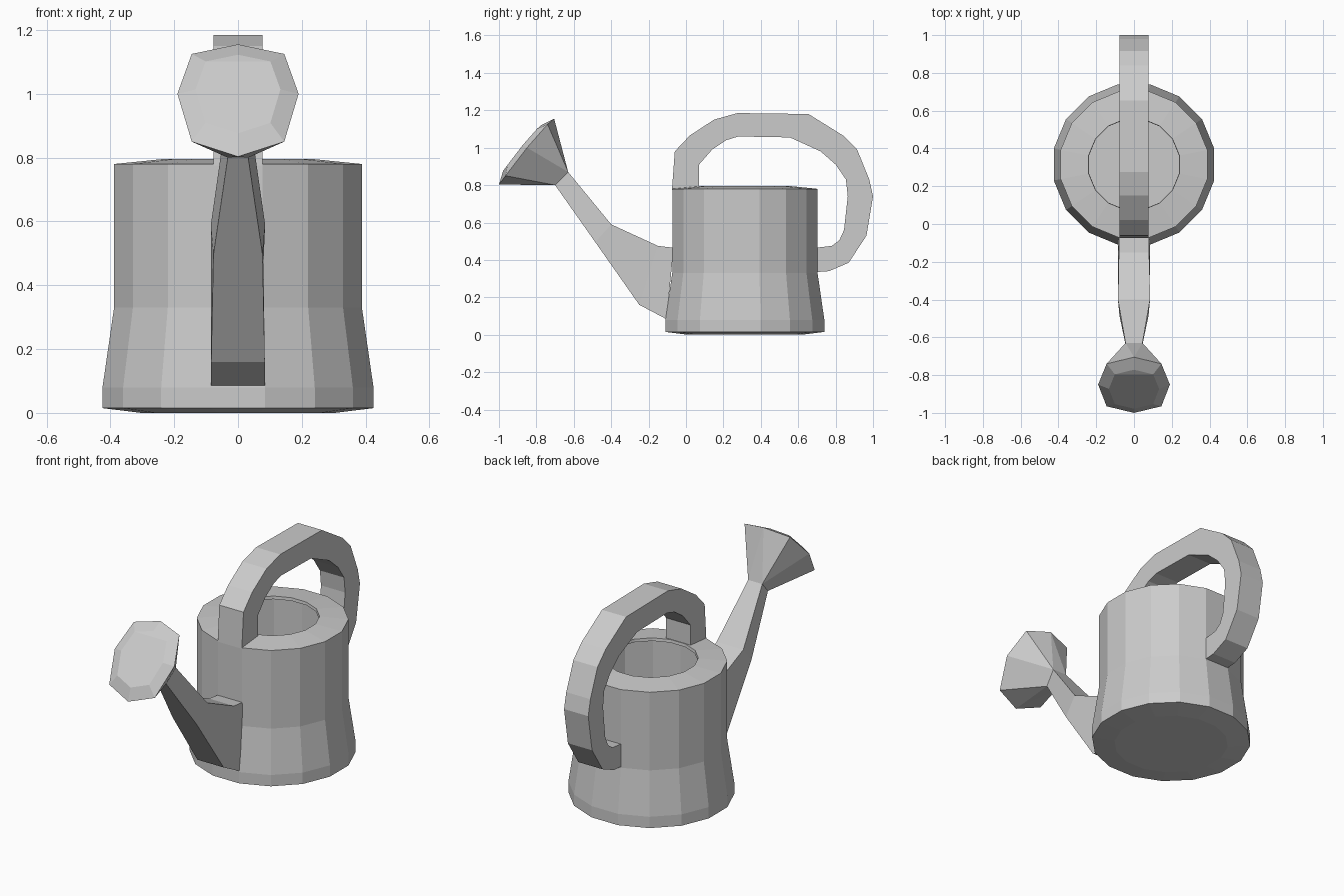
import bpy, bmesh, math

if "Cube" in bpy.data.objects:
    bpy.data.objects.remove(bpy.data.objects["Cube"])


def finish(bm, name):
    bmesh.ops.recalc_face_normals(bm, faces=bm.faces[:])
    mesh = bpy.data.meshes.new(name)
    bm.to_mesh(mesh)
    bm.free()
    obj = bpy.data.objects.new(name, mesh)
    bpy.context.collection.objects.link(obj)
    return obj


def loft(name, rings):
    """Skin a list of equal-length point rings and cap both ends."""
    bm = bmesh.new()
    loops = [[bm.verts.new(p) for p in ring] for ring in rings]
    n = len(loops[0])
    for a, b in zip(loops, loops[1:]):
        for i in range(n):
            j = (i + 1) % n
            bm.faces.new((a[i], a[j], b[j], b[i]))
    bm.faces.new(loops[0])
    bm.faces.new(loops[-1])
    return finish(bm, name)


def section(upper, lower, wu, wl):
    """Four-sided cross-section from two side-view points and half widths."""
    return [(-wu, *upper), (wu, *upper), (wl, *lower), (-wl, *lower)]


# Body: 16-sided thin shell with an open, inset top
SIDES, BODY_Y = 16, 0.315
profile = [(.31, 0), (.433, .015), (.433, .08), (.396, .33), (.396, .78),
           (.245, .795), (.243, .778), (.38, .765), (.38, .33),
           (.416, .08), (.416, .02)]
angles = [2 * math.pi * (i + .5) / SIDES for i in range(SIDES)]
loft("can_body", [[(r * math.cos(a), BODY_Y + r * math.sin(a), z) for a in angles]
                  for r, z in profile])

# Handle: rectangular strap from the front rim over to the back wall
outer = [(-.075, .775), (-.06, .98), (.02, 1.065), (.15, 1.15), (.275, 1.185),
         (.655, 1.18), (.84, 1.065), (.915, .99), (.98, .83), (1, .74),
         (.965, .53), (.87, .385), (.765, .34), (.694, .335)]
inner = [(.07, .78), (.07, .91), (.14, .99), (.215, 1.04), (.28, 1.06),
         (.555, 1.055), (.72, .98), (.80, .91), (.855, .83), (.865, .74),
         (.845, .56), (.82, .505), (.78, .475), (.694, .465)]
loft("handle", [section(o, i, .077, .077) for o, i in zip(outer, inner)])

# Spout: tapering four-sided tube
neck = section((-.63, .87), (-.70, .80), .045, .032)
loft("spout", [section((-.066, .465), (-.104, .083), .078, .084),
               section((-.15, .475), (-.25, .16), .08, .084),
               section((-.40, .59), (-.485, .495), .085, .077),
               neck])

# Sprinkler head: flared octagon with a raised, smaller front face
half = [(0, -.705, 1.155), (.145, -.74, 1.125), (.19, -.85, 1.0),
        (.145, -.965, .85), (0, -1.0, .803)]
rim = half + [(-x, y, z) for x, y, z in half[1:4]]
face = [(.7 * x, -.875 + .7 * (y + .853), 1.0 + .7 * (z - .98)) for x, y, z in rim]
bm = bmesh.new()
for p in rim + face + neck:
    bm.verts.new(p)
bmesh.ops.convex_hull(bm, input=bm.verts[:])
bmesh.ops.dissolve_limit(bm, angle_limit=math.radians(4),
                         verts=bm.verts[:], edges=bm.edges[:])
finish(bm, "sprinkler_head")
